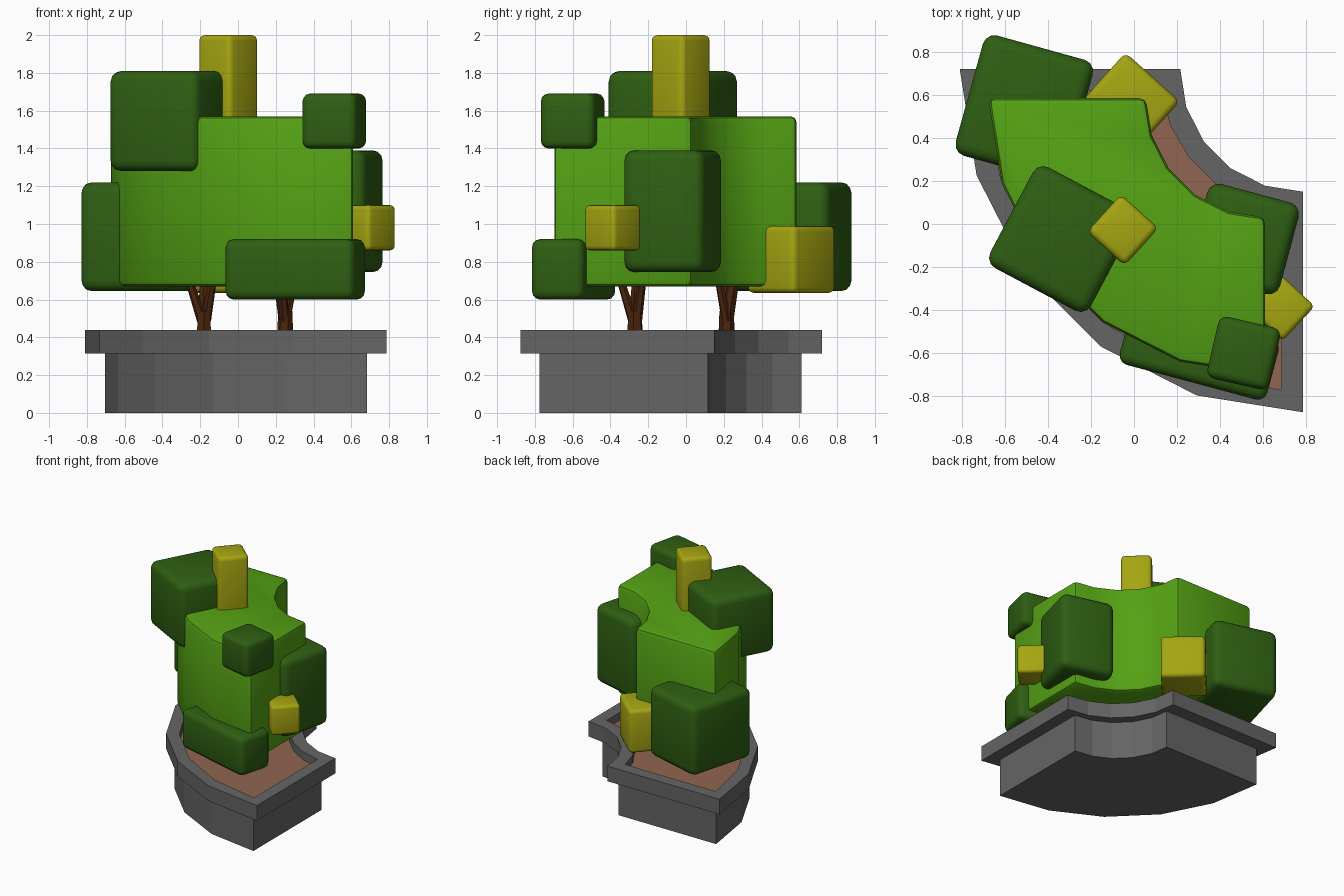
import bpy, bmesh, math
from mathutils import Vector, Matrix

if "Cube" in bpy.data.objects:
    bpy.data.objects.remove(bpy.data.objects["Cube"])


def material(name, rgb):
    m = bpy.data.materials.new(name)
    m.diffuse_color = (*rgb, 1)
    m.use_nodes = True
    m.node_tree.nodes["Principled BSDF"].inputs["Base Color"].default_value = m.diffuse_color
    return m


STONE = material("stone", (0.13, 0.13, 0.13))
SOIL = material("soil", (0.28, 0.13, 0.08))
BARK = material("bark", (0.07, 0.018, 0.004))
LIGHT = material("light_leaf", (0.09, 0.36, 0.007))
DARK = material("dark_leaf", (0.028, 0.115, 0.006))
YELLOW = material("yellow_leaf", (0.38, 0.38, 0.006))


def finish(bm, name, mat, smooth=None):
    bmesh.ops.recalc_face_normals(bm, faces=bm.faces[:])
    me = bpy.data.meshes.new(name)
    bm.to_mesh(me)
    bm.free()
    me.materials.append(mat)
    if smooth:
        me.shade_smooth()
        me.set_sharp_from_angle(angle=math.radians(smooth))
    ob = bpy.data.objects.new(name, me)
    bpy.context.collection.objects.link(ob)
    return ob


def bevel_sharp(bm, width, segments):
    edges = [e for e in bm.edges if e.calc_face_angle(0) > math.radians(40)]
    bmesh.ops.bevel(bm, geom=edges, offset=width, segments=segments,
                    profile=0.5, affect='EDGES')


# Quarter-ring outline: inner arc then outer arc, optionally clipped inward
def outline(cx, cy, r_in, r_out, clip=0, n=5):
    pts = []
    for r, order in ((r_in, range(n + 1)), (r_out, range(n, -1, -1))):
        a0 = math.asin(clip / r)
        for i in order:
            a = a0 + (math.pi / 2 - 2 * a0) * i / n
            pts.append((cx - r * math.cos(a), cy - r * math.sin(a)))
    return pts


def slab(name, pts, z0, z1, mat, bevel=0):
    bm = bmesh.new()
    lo = [bm.verts.new((x, y, z0)) for x, y in pts]
    hi = [bm.verts.new((x, y, z1)) for x, y in pts]
    bm.faces.new(lo)
    bm.faces.new(hi)
    n = len(pts)
    for i in range(n):
        j = (i + 1) % n
        bm.faces.new((lo[i], lo[j], hi[j], hi[i]))
    bmesh.ops.recalc_face_normals(bm, faces=bm.faces[:])
    if bevel:
        bevel_sharp(bm, bevel, 2)
    return finish(bm, name, mat, 30 if bevel else None)


def hollow_rim(name, outer, inner, z0, z1, mat):
    bm = bmesh.new()
    loops = [[bm.verts.new((x, y, z)) for x, y in p]
             for p, z in ((outer, z0), (outer, z1), (inner, z1), (inner, z0))]
    n = len(outer)
    for k in range(4):
        a, b = loops[k], loops[(k + 1) % 4]
        for i in range(n):
            j = (i + 1) % n
            bm.faces.new((a[i], a[j], b[j], b[i]))
    return finish(bm, name, mat)


# Planter
inner = outline(0.785, 0.72, 0.67, 1.495, 0.1)
slab("planter_body", outline(0.684, 0.612, 0.496, 1.388), 0, 0.315, STONE)
hollow_rim("planter_rim", outline(0.785, 0.72, 0.57, 1.595), inner, 0.315, 0.44, STONE)
slab("soil", inner, 0.315, 0.375, SOIL)

# Main hedge
slab("main_hedge", outline(0.61, 0.585, 0.555, 1.287), 0.67, 1.57, LIGHT, 0.03)


# Rounded leaf blocks
def block(name, mat, x, y, z0, z1, sx, sy, rot, bevel):
    bm = bmesh.new()
    bmesh.ops.create_cube(bm, size=1)
    bmesh.ops.scale(bm, vec=(sx, sy, z1 - z0), verts=bm.verts[:])
    bevel_sharp(bm, bevel, 3)
    ob = finish(bm, name, mat, 40)
    ob.location = (x, y, (z0 + z1) / 2)
    ob.rotation_euler.z = math.radians(rot)


for name, mat, *dims in (
    ("leaf_block_top_left", DARK, -0.335, -0.07, 1.28, 1.81, 0.53, 0.53, -28, 0.055),
    ("leaf_block_back_left", DARK, -0.51, 0.54, 0.645, 1.22, 0.53, 0.58, -15.5, 0.055),
    ("leaf_block_right", DARK, 0.51, -0.07, 0.745, 1.39, 0.44, 0.44, -15, 0.055),
    ("leaf_block_top_front", DARK, 0.51, -0.6, 1.40, 1.69, 0.295, 0.295, -13, 0.04),
    ("leaf_block_front", DARK, 0.303, -0.595, 0.60, 0.92, 0.71, 0.29, -15, 0.045),
    ("yellow_block_top", YELLOW, -0.052, -0.028, 1.40, 2.0, 0.235, 0.235, -42, 0.03),
    ("yellow_block_right", YELLOW, 0.685, -0.388, 0.86, 1.10, 0.22, 0.22, 47, 0.025),
    ("yellow_block_back", YELLOW, -0.027, 0.557, 0.635, 0.99, 0.34, 0.34, -42, 0.03),
):
    block(name, mat, *dims)


# Forked trunks
def limb(bm, a, b, r1, r2):
    a, b = Vector(a), Vector(b)
    d = b - a
    m = Matrix.Translation((a + b) / 2) @ d.to_track_quat('Z', 'Y').to_matrix().to_4x4()
    bmesh.ops.create_cone(bm, cap_ends=True, segments=6, radius1=r1, radius2=r2,
                          depth=d.length, matrix=m)


def trunk(name, x, y, rot):
    bm = bmesh.new()
    limb(bm, (0, 0, 0.36), (0, 0, 0.54), 0.045, 0.038)
    limb(bm, (0, 0, 0.48), (0.01, 0.04, 0.72), 0.036, 0.03)
    limb(bm, (-0.01, 0, 0.49), (-0.085, 0.01, 0.72), 0.028, 0.02)
    limb(bm, (0.01, 0, 0.49), (0.05, -0.045, 0.72), 0.028, 0.02)
    ob = finish(bm, name, BARK)
    ob.location = (x, y, 0)
    ob.rotation_euler.z = math.radians(rot)


trunk("trunk_left", -0.18, 0.215, 0)
trunk("trunk_right", 0.25, -0.27, 80)
